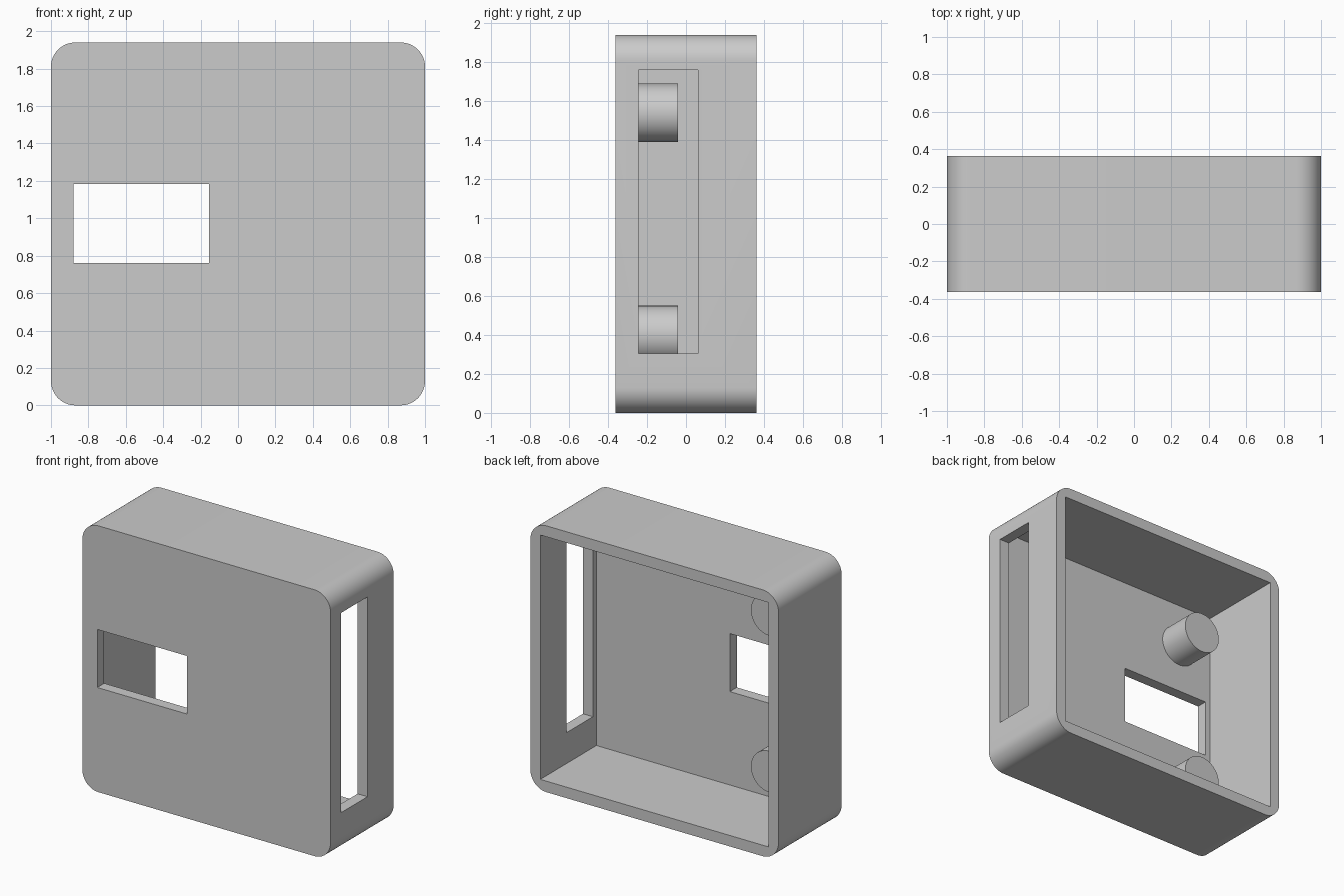
import bpy, bmesh, math
from mathutils import Matrix, Vector

if "Cube" in bpy.data.objects:
    bpy.data.objects.remove(bpy.data.objects["Cube"], do_unlink=True)

HALF_DEPTH, HEIGHT, WALL, RADIUS = 0.363, 1.94, 0.08, 0.13
FLOOR_Y = -HALF_DEPTH + WALL

grey = bpy.data.materials.new("plain grey")
grey.use_nodes = True
colour = (0.6, 0.6, 0.6, 1)
grey.diffuse_color = colour
grey.node_tree.nodes["Principled BSDF"].inputs["Base Color"].default_value = colour


def add_object(name, bm):
    mesh = bpy.data.meshes.new(name)
    bmesh.ops.recalc_face_normals(bm, faces=bm.faces)
    bm.to_mesh(mesh)
    bm.free()
    mesh.materials.append(grey)
    obj = bpy.data.objects.new(name, mesh)
    bpy.context.collection.objects.link(obj)
    return obj


def add_box(name, low, high, corner=0):
    """Box between two corners; corner rounds the edges running front to back."""
    low, high = Vector(low), Vector(high)
    bm = bmesh.new()
    size = Matrix.Diagonal((*(high - low), 1))
    bmesh.ops.create_cube(bm, size=1, matrix=Matrix.Translation((low + high) / 2) @ size)
    if corner:
        edges = [e for e in bm.edges if abs(e.verts[0].co.y - e.verts[1].co.y) > 0.1]
        bmesh.ops.bevel(bm, geom=edges, offset=corner, segments=12,
                        profile=0.5, affect='EDGES')
    return add_object(name, bm)


def cut(obj, cutter):
    cutter.hide_render = True
    mod = obj.modifiers.new(cutter.name, 'BOOLEAN')
    mod.operation, mod.solver, mod.object = 'DIFFERENCE', 'EXACT', cutter
    bpy.context.view_layer.objects.active = obj
    bpy.ops.object.modifier_apply(modifier=mod.name)
    bpy.data.objects.remove(cutter, do_unlink=True)


def smooth(obj):
    obj.data.shade_smooth()
    obj.data.set_sharp_from_angle(angle=math.radians(30))


# Rounded case, hollowed from the back with square inner corners
case = add_box("case", (-1, -HALF_DEPTH, 0), (1, HALF_DEPTH, HEIGHT), RADIUS)
cut(case, add_box("cavity", (-1 + WALL, FLOOR_Y, WALL), (1 - WALL, 1, HEIGHT - WALL)))
# Front window and tall side slot
cut(case, add_box("window", (-0.88, -1, 0.76), (-0.155, 0, 1.183)))
cut(case, add_box("side_slot", (0.8, -0.243, 0.305), (1.2, 0.062, 1.76)))
smooth(case)

# Two round pegs standing on the inside of the front wall
PEG_START, PEG_END = FLOOR_Y - 0.02, -0.04
for name, offset in (("upper_peg", 0.57), ("lower_peg", -0.57)):
    bm = bmesh.new()
    place = Matrix.Translation((-0.645, (PEG_START + PEG_END) / 2, HEIGHT / 2 + offset))
    bmesh.ops.create_cone(bm, cap_ends=True, segments=64, radius1=0.15, radius2=0.15,
                          depth=PEG_END - PEG_START,
                          matrix=place @ Matrix.Rotation(math.pi / 2, 4, 'X'))
    smooth(add_object(name, bm))
